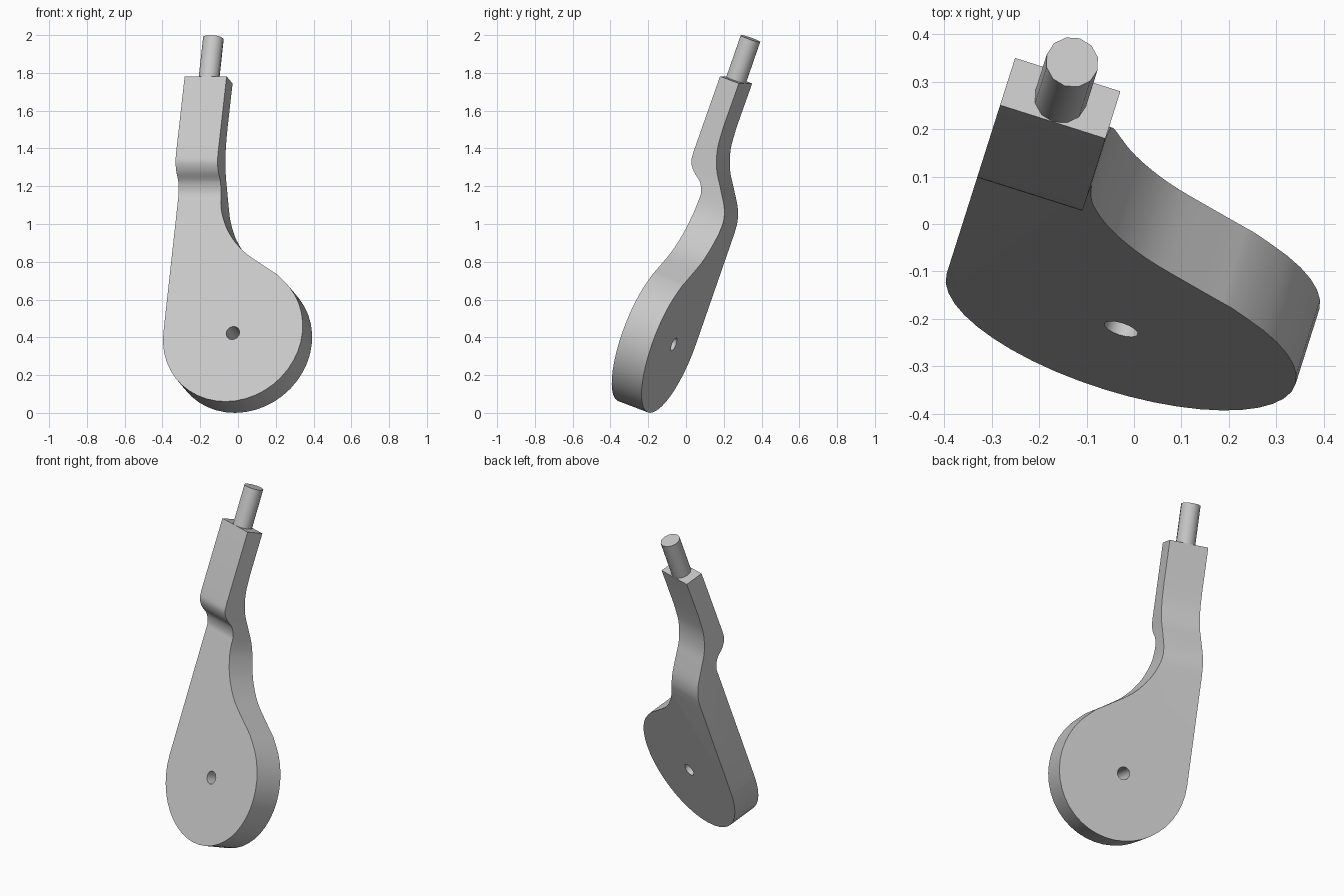
import bpy, bmesh, math
from mathutils import Matrix, Vector

cube = bpy.data.objects.get("Cube")
if cube:
    bpy.data.objects.remove(cube, do_unlink=True)

grey = bpy.data.materials.new("light_grey")
grey.use_nodes = True
colour = (0.58, 0.58, 0.58, 1)
grey.diffuse_color = colour
grey.node_tree.nodes["Principled BSDF"].inputs["Base Color"].default_value = colour

# The lever is modelled upright, then turned and leaned back
POSE = Matrix.Rotation(math.radians(-17.6), 4, "Z") @ Matrix.Rotation(math.radians(-20), 4, "X")
HUB = Vector((0.041, 0.3225))
RADIUS = 0.386
LEFT, RIGHT, TOP = -0.345, -0.112, 1.727


def add_object(name, bm):
    bmesh.ops.recalc_face_normals(bm, faces=bm.faces)
    mesh = bpy.data.meshes.new(name)
    bm.to_mesh(mesh)
    bm.free()
    mesh.materials.append(grey)
    obj = bpy.data.objects.new(name, mesh)
    bpy.context.collection.objects.link(obj)
    obj.matrix_world = POSE
    return obj


def prism(name, points, offset):
    """Closed outline of 3D points, extruded along offset."""
    bm = bmesh.new()
    face = bm.faces.new([bm.verts.new(p) for p in points])
    result = bmesh.ops.extrude_face_region(bm, geom=[face], use_keep_orig=True)
    moved = [v for v in result["geom"] if isinstance(v, bmesh.types.BMVert)]
    bmesh.ops.translate(bm, verts=moved, vec=offset)
    return add_object(name, bm)


def spline(points, steps=4):
    """Smooth curve through the points."""
    pts = [Vector(p) for p in points]
    pts = [2 * pts[0] - pts[1]] + pts + [2 * pts[-1] - pts[-2]]
    out = []
    for p0, p1, p2, p3 in zip(pts, pts[1:], pts[2:], pts[3:]):
        for i in range(steps):
            t = i / steps
            out.append(0.5 * (2 * p1 + (p2 - p0) * t + (2 * p0 - 5 * p1 + 4 * p2 - p3) * t ** 2
                              + (3 * p1 - p0 - 3 * p2 + p3) * t ** 3))
    return out + [pts[-2]]


def cylinder(name, radius, depth, sides, matrix):
    bm = bmesh.new()
    bmesh.ops.create_cone(bm, cap_ends=True, segments=sides, radius1=radius,
                          radius2=radius, depth=depth, matrix=matrix)
    return add_object(name, bm)


def cut(target, cutter, operation):
    mod = target.modifiers.new("cut", "BOOLEAN")
    mod.operation, mod.object, mod.solver = operation, cutter, "EXACT"
    bpy.context.view_layer.objects.active = target
    bpy.ops.object.modifier_apply(modifier=mod.name)
    bpy.data.objects.remove(cutter, do_unlink=True)


# Side profile with the forward step, as (depth, height)
front_curve = spline([(-0.351, 1.07), (-0.353, 1.115), (-0.38, 1.165), (-0.43, 1.204),
                      (-0.461, 1.248), (-0.467, 1.3)])
back_curve = spline([(-0.356, 1.48), (-0.347, 1.36), (-0.314, 1.257), (-0.265, 1.178),
                     (-0.205, 1.083), (-0.181, 1.015), (-0.175, 0.95)])
side = ([(-0.351, -0.2)] + front_curve + [(-0.465, TOP), (-0.354, TOP)]
        + back_curve + [(-0.175, -0.2)])
lever = prism("lever_arm", [(-0.7, y, z) for y, z in side], (1.4, 0, 0))

# Face outline: straight left edge, round hub, curved neck
hub = [HUB + RADIUS * Vector((math.cos(a), math.sin(a)))
       for a in (math.radians(180 + 230 * i / 28) for i in range(29))]
neck = spline([(0.25, 0.653), (0.158, 0.71), (0.045, 0.787), (-0.038, 0.882),
               (-0.085, 0.975), (-0.106, 1.06), (RIGHT, 1.2)])
outline = [(LEFT, 1.9)] + hub + neck + [(RIGHT, 1.9)]
cut(lever, prism("outline_cutter", [(x, -0.8, z) for x, z in outline], (0, 1, 0)), "INTERSECT")

# Pivot hole through the hub
bore = Matrix.Translation((HUB.x, -0.25, HUB.y)) @ Matrix.Rotation(math.pi / 2, 4, "X")
cut(lever, cylinder("hole_cutter", 0.037, 0.6, 16, bore), "DIFFERENCE")

# Round peg at the top
peg = cylinder("top_peg", 0.056, 0.26, 12, Matrix.Translation((-0.2275, -0.409, 1.83)))

for obj in (lever, peg):
    bpy.ops.object.select_all(action="DESELECT")
    obj.select_set(True)
    bpy.context.view_layer.objects.active = obj
    bpy.ops.object.shade_smooth_by_angle(angle=math.radians(31))
